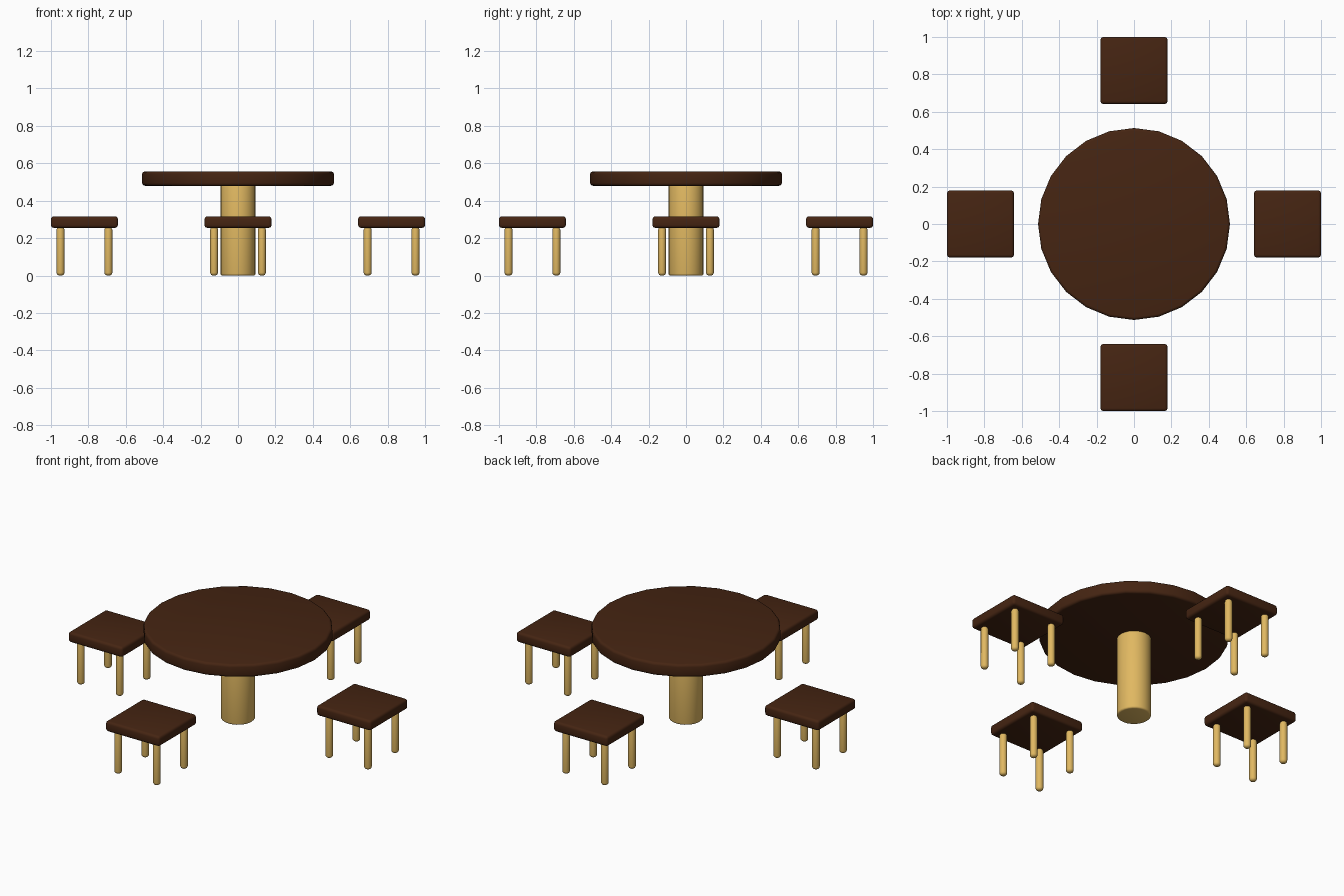
import bpy
import math

if "Cube" in bpy.data.objects:
    bpy.data.objects.remove(bpy.data.objects["Cube"])


def material(name, color):
    m = bpy.data.materials.new(name)
    m.diffuse_color = (*color, 1.0)
    m.use_nodes = True
    m.node_tree.nodes["Principled BSDF"].inputs["Base Color"].default_value = m.diffuse_color
    return m


dark_wood = material("dark_wood", (0.06, 0.018, 0.006))
light_wood = material("light_wood", (0.75, 0.48, 0.12))


def finish(name, mat, bevel, segments):
    """Name, colour, round the edges and smooth the active object."""
    ob = bpy.context.object
    ob.name = name
    ob.data.materials.append(mat)
    bpy.ops.object.transform_apply(location=False, rotation=True, scale=True)
    mod = ob.modifiers.new("rounded_edges", 'BEVEL')
    mod.width = bevel
    mod.segments = segments
    mod.limit_method = 'ANGLE'
    mod.angle_limit = math.radians(40)
    bpy.ops.object.modifier_apply(modifier=mod.name)
    bpy.ops.object.shade_smooth_by_angle(angle=math.radians(35))
    return ob


def cylinder(name, mat, x, y, z0, z1, radius, sides, bevel, segments):
    bpy.ops.mesh.primitive_cylinder_add(
        vertices=sides, radius=radius, depth=z1 - z0,
        location=(x, y, (z0 + z1) / 2))
    return finish(name, mat, bevel, segments)


def box(name, mat, x, y, z0, z1, width, bevel, segments):
    bpy.ops.mesh.primitive_cube_add(size=1, location=(x, y, (z0 + z1) / 2))
    bpy.context.object.scale = (width, width, z1 - z0)
    return finish(name, mat, bevel, segments)


# Table
cylinder("table_top", dark_wood, 0, 0, 0.48, 0.556, 0.513, 24, 0.015, 3)
cylinder("table_pedestal", light_wood, 0, 0, 0.0, 0.485, 0.0935, 24, 0.01, 3)

# Four stools around the table
for i, (dx, dy) in enumerate([(1, 0), (0, 1), (-1, 0), (0, -1)], 1):
    cx, cy = 0.821 * dx, 0.821 * dy
    box(f"stool_{i}_seat", dark_wood, cx, cy, 0.255, 0.316, 0.358, 0.015, 3)
    # Round-ended legs
    for j, (sx, sy) in enumerate([(1, 1), (-1, 1), (-1, -1), (1, -1)], 1):
        cylinder(f"stool_{i}_leg_{j}", light_wood, cx + 0.128 * sx,
                 cy + 0.128 * sy, 0.0, 0.26, 0.021, 16, 0.016, 4)
